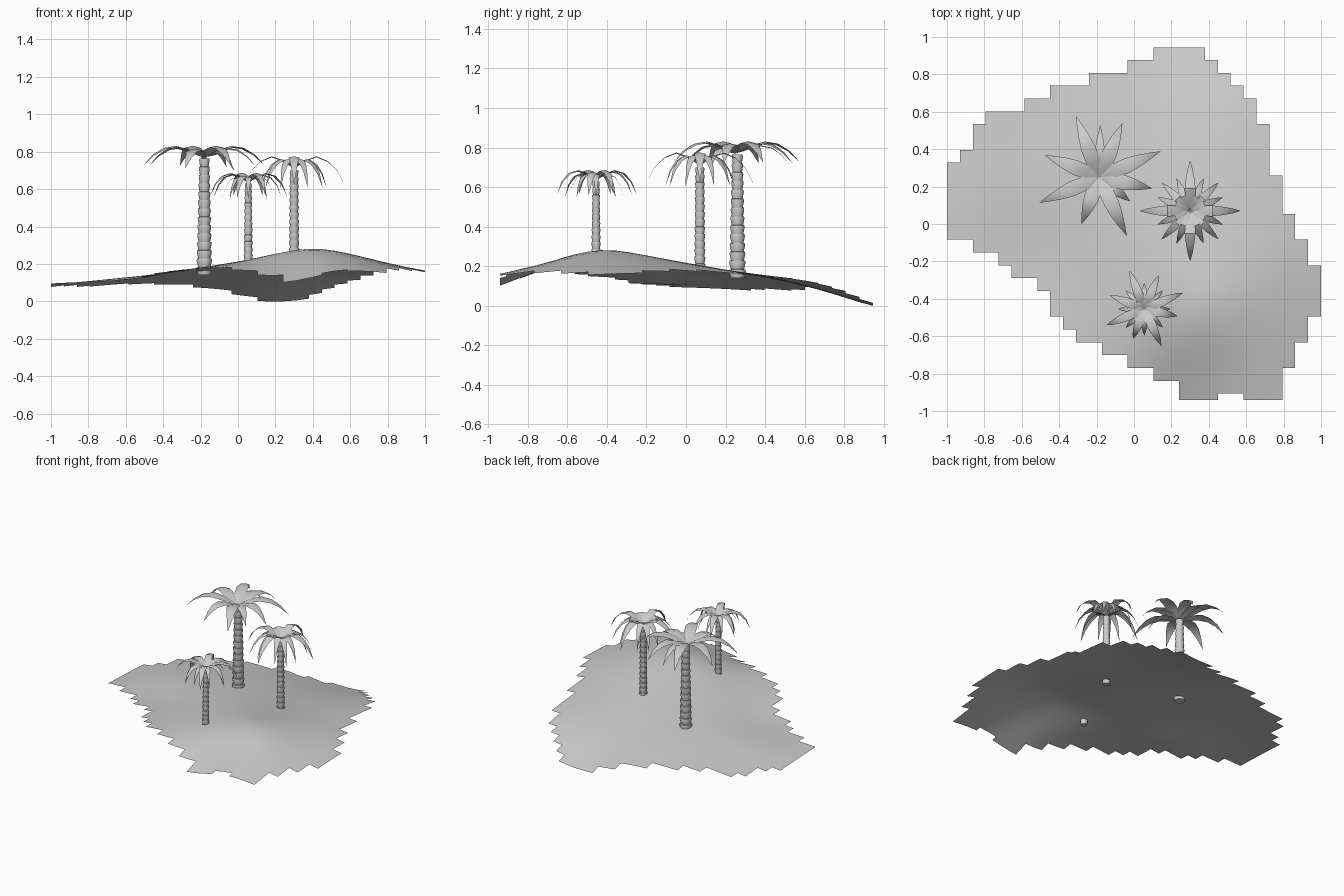
import bpy, bmesh
from math import sin, cos, exp, pi, radians
from mathutils import Vector

if "Cube" in bpy.data.objects:
    bpy.data.objects.remove(bpy.data.objects["Cube"])


def finish(bm, name, angle=40):
    me = bpy.data.meshes.new(name)
    bm.to_mesh(me)
    bm.free()
    ob = bpy.data.objects.new(name, me)
    bpy.context.collection.objects.link(ob)
    bpy.ops.object.select_all(action='DESELECT')
    ob.select_set(True)
    bpy.context.view_layer.objects.active = ob
    bpy.ops.object.shade_smooth_by_angle(angle=radians(angle))


# ground heights on a coarse grid: x and y from -1 to 1 in steps of 0.4
HEIGHTS = [
    [.12, .14, .165, .08, .15, .125],
    [.12, .14, .178, .208, .225, .15],
    [.10, .115, .18, .23, .23, .165],
    [.085, .128, .165, .18, .18, .15],
    [.06, .095, .115, .10, .125, .14],
    [.045, .065, .03, -.02, .04, .10],
]


def spline(p, t):
    i = min(4, max(0, int(t)))
    f = t - i
    b, c = p[i], p[i + 1]
    a = p[i - 1] if i > 0 else 2 * b - c
    d = p[i + 2] if i < 4 else 2 * c - b
    return b + .5 * f * (c - a + f * (2*a - 5*b + 4*c - d + f * (3*(b - c) + d - a)))


def ground(x, y):
    u, v = (x + 1) / .4, (y + 1) / .4
    dune = .042 * exp(-((x - .38) ** 2 + (y + .43) ** 2) / .06)
    return max(0, spline([spline(r, u) for r in HEIGHTS], v) + dune)


# ground sheet: square cells, first and last column of every row from the back
first = [16, 14, 11, 8, 6, 3, 2, 2, 1, 0, 0, 0, 0, 0, 0, 2, 4, 5, 7, 8, 8, 9, 10, 12, 14, 16, 18, 18]
last = [20, 21, 22, 23, 24, 24, 25, 25, 25, 25, 26, 26, 26, 27, 27, 28, 28, 29, 29, 29, 29, 28, 28,
        27, 27, 26, 26, 26]
bm = bmesh.new()
grid = {}


def corner(i, j):
    if (i, j) not in grid:
        x, y = -1 + i * 2 / 29, max(.945 - j * .0686, -.942)
        grid[i, j] = bm.verts.new((x, y, ground(x, y)))
    return grid[i, j]


for j in range(28):
    for i in range(first[j], last[j]):
        if j == 27 and i in (21, 22):
            continue
        bm.faces.new([corner(i, j + 1), corner(i + 1, j + 1), corner(i + 1, j), corner(i, j)])
finish(bm, "sand_ground", angle=80)


# ringed trunk made of stacked flaring segments
def trunk(name, x, y, z0, z1, r0, r1, segs, sides=12):
    bm = bmesh.new()
    rings = []
    for k in range(segs):
        for t, s in ((0, .84), (.75, 1.06), (.98, 1.0)):
            f = (k + t) / segs
            r = (r0 + (r1 - r0) * f) * s
            rings.append([bm.verts.new((x + r * cos(2*pi*n/sides), y + r * sin(2*pi*n/sides),
                                        z0 + (z1 - z0) * f)) for n in range(sides)])
    for a, b in zip(rings, rings[1:]):
        for n in range(sides):
            m = (n + 1) % sides
            bm.faces.new([a[n], a[m], b[m], b[n]])
    bm.faces.new(rings[0][::-1])
    bm.faces.new(rings[-1])
    finish(bm, name + "_trunk", angle=30)


# one arching leaf: path of (distance, height), creased along the middle
WIDTHS = [.05, .95, 1, .75, .42, 0]


def leaf(bm, base, ang, path, width, scale):
    d = Vector((cos(ang), sin(ang), 0))
    s = Vector((-sin(ang), cos(ang), 0))
    rows = []
    for (r, z), w in zip(path, WIDTHS):
        mid = Vector(base) + d * r * scale + Vector((0, 0, z))
        off = s * w * width / 2
        drop = Vector((0, 0, -.1 * w * width))
        if w:
            rows.append([bm.verts.new(p) for p in (mid - off + drop, mid, mid + off + drop)])
        else:
            rows.append([bm.verts.new(mid)])
    for a, b in zip(rows, rows[1:]):
        for k in (0, 1):
            if len(b) == 3:
                bm.faces.new([a[k], b[k], b[k + 1], a[k + 1]])
            else:
                bm.faces.new([a[k], b[0], a[k + 1]])


def crown(name, base, leaves, path, width):
    bm = bmesh.new()
    for deg, scale, drop, w in leaves:
        leaf(bm, base, radians(deg), [(r, z - drop * min(1, r / .1)) for r, z in path],
             width * w, scale)
    finish(bm, name + "_crown", angle=40)


# leaf lists: angle, length scale, drop, width scale
star = [(111, 1, 0, 1), (67, .9, .005, 1), (23, 1.02, 0, 1), (-12, .83, .01, 1),
        (-65, .99, 0, 1), (-111, .77, .015, 1), (-157, 1, 0, 1), (158, .9, .005, 1)]
small = [(a, .64, .02, .75) for a in range(0, 360, 45)]
cross = [(k * 22.5, 1 if k % 4 == 0 else .8 if k % 2 == 0 else .7,
          0 if k % 4 == 0 else .015, 1 if k % 4 == 0 else .8) for k in range(16)]

# tall palm
trunk("tall_palm", -.18, .26, .14, .765, .041, .026, 14)
crown("tall_palm", (-.185, .25, 0), star + [(89, .8, .02, .7), (-38, .6, .03, .8)],
      [(0, .77), (.08, .81), (.16, .831), (.23, .82), (.29, .785), (.35, .725)], .08)

# middle palm
trunk("middle_palm", .30, .07, .175, .70, .027, .022, 14)
crown("middle_palm", (.30, .07, 0), cross,
      [(0, .71), (.06, .755), (.12, .775), (.18, .75), (.23, .70), (.27, .62)], .058)

# short palm
trunk("short_palm", .055, -.455, .185, .63, .024, .0175, 13)
crown("short_palm", (.055, -.455, 0), star + small,
      [(0, .635), (.05, .67), (.10, .686), (.15, .672), (.19, .63), (.22, .565)], .05)
